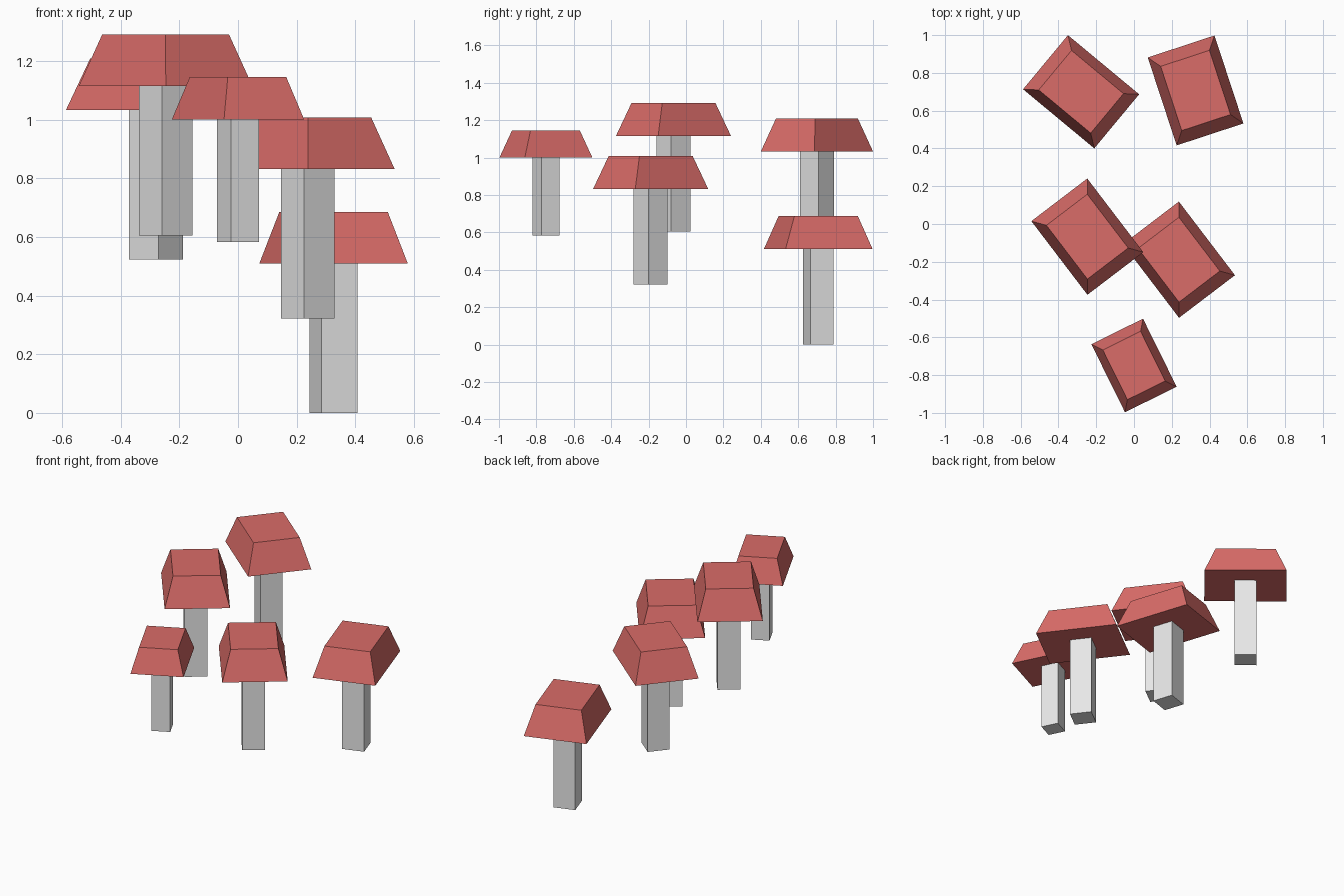
import bpy, bmesh
from math import radians
from mathutils import Matrix

default = bpy.data.objects.get("Cube")
if default:
    bpy.data.objects.remove(default, do_unlink=True)


def make_material(name, color):
    mat = bpy.data.materials.new(name)
    mat.use_nodes = True
    mat.diffuse_color = color
    mat.node_tree.nodes["Principled BSDF"].inputs["Base Color"].default_value = color
    return mat


cap_red = make_material("cap red", (0.70, 0.15, 0.14, 1))
stem_grey = make_material("stem pale grey", (0.8, 0.8, 0.8, 1))


def tapered_block(name, size, bottom, taper, place, mat):
    """Box standing on height bottom, its top face scaled by taper."""
    bm = bmesh.new()
    bmesh.ops.create_cube(bm, size=1)
    for v in bm.verts:
        k = taper if v.co.z > 0 else 1
        v.co.x *= size[0] * k
        v.co.y *= size[1] * k
        v.co.z = bottom + (v.co.z + 0.5) * size[2]
    mesh = bpy.data.meshes.new(name)
    bm.to_mesh(mesh)
    bm.free()
    mesh.materials.append(mat)
    obj = bpy.data.objects.new(name, mesh)
    obj.matrix_world = place
    bpy.context.collection.objects.link(obj)


def mushroom(label, x, y, z, turn, scale=1.0):
    place = (Matrix.Translation((x, y, z)) @ Matrix.Rotation(radians(turn), 4, "Z")
             @ Matrix.Scale(scale, 4))
    # Square stem, reaching just inside the cap
    tapered_block(label + "_stem", (0.13, 0.13, 0.52), 0, 1, place, stem_grey)
    # Cap tapering to a flat top
    tapered_block(label + "_cap", (0.49, 0.372, 0.176), 0.51, 0.73, place, cap_red)


# The cluster, each placed by the foot of its stem
mushroom("back_right_mushroom", -0.28, 0.70, 0.523, -39.7)
mushroom("back_left_mushroom", 0.326, 0.707, 0, -71.8)
mushroom("middle_right_mushroom", -0.247, -0.067, 0.605, -52.7)
mushroom("middle_left_mushroom", 0.238, -0.189, 0.322, -52.7)
mushroom("front_mushroom", 0, -0.749, 0.583, -63.7, 0.82)
